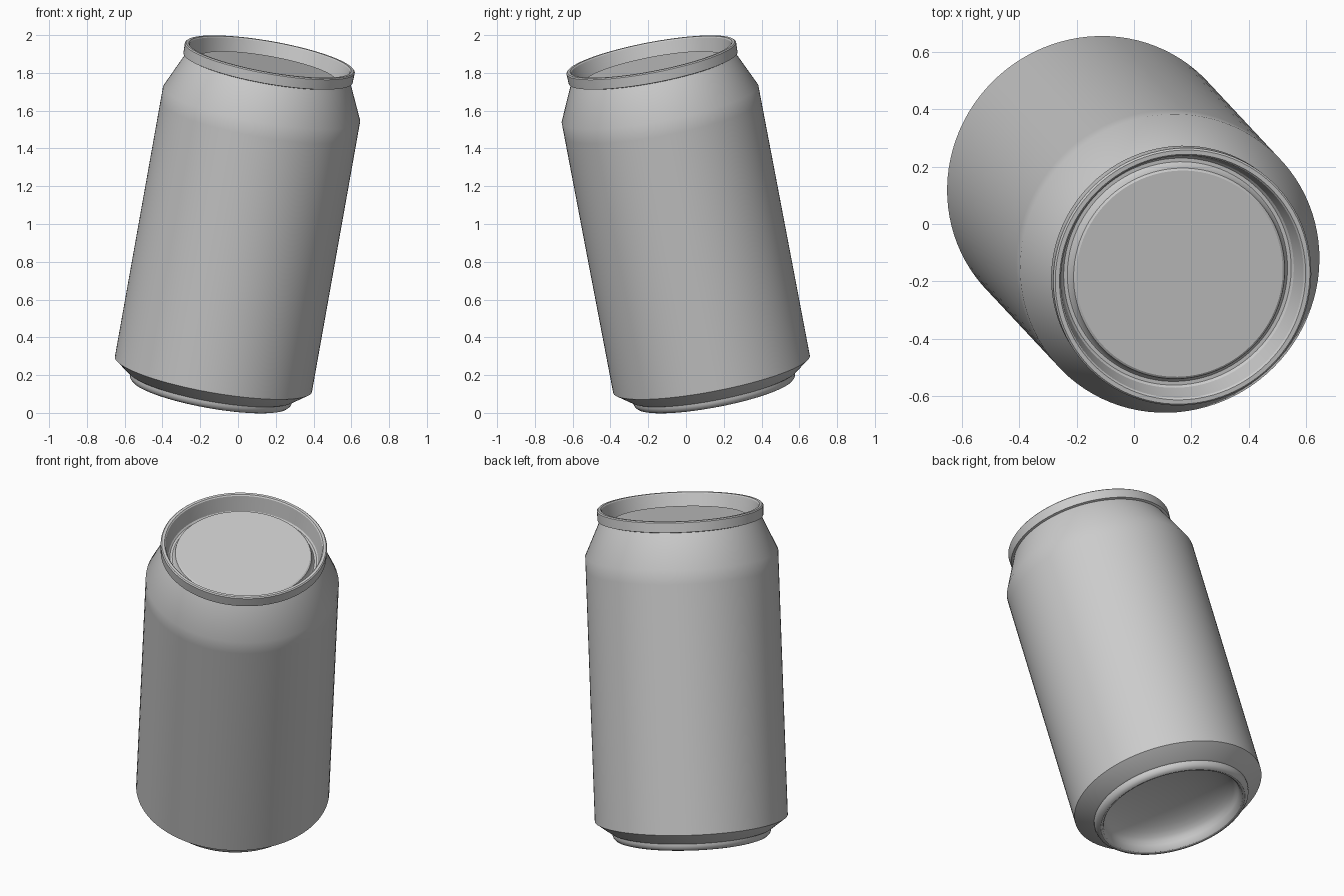
import bpy, bmesh, math
from mathutils import Vector, Matrix

if "Cube" in bpy.data.objects:
    bpy.data.objects.remove(bpy.data.objects["Cube"], do_unlink=True)

SEGMENTS = 96
AXIS = Vector((0.1725, -0.1844, 0.9676)).normalized()
BASE = Vector((-0.13, 0.135, 0.205))      # centre of the body's lower edge

metal = bpy.data.materials.new("plain_grey_metal")
metal.use_nodes = True
GREY = (0.6, 0.6, 0.6, 1)
metal.diffuse_color = GREY
metal.node_tree.nodes["Principled BSDF"].inputs["Base Color"].default_value = GREY


def lathe(name, profile):
    """Spin (radius, height) points about the leaning can axis."""
    bm = bmesh.new()
    verts = [bm.verts.new((r, 0, h)) for r, h in profile]
    edges = [bm.edges.new(pair) for pair in zip(verts, verts[1:])]
    bmesh.ops.spin(bm, geom=verts + edges, cent=(0, 0, 0), axis=(0, 0, 1),
                   angle=math.tau, steps=SEGMENTS, use_duplicate=False)
    bmesh.ops.remove_doubles(bm, verts=bm.verts, dist=1e-4)
    bmesh.ops.recalc_face_normals(bm, faces=bm.faces)
    # The profiles run upward outside, so the first face must look outward
    bm.normal_update()
    outer = max(bm.faces, key=lambda f: f.calc_center_median().xy.length)
    if outer.normal.xy.dot(outer.calc_center_median().xy) < 0:
        bmesh.ops.reverse_faces(bm, faces=bm.faces)
    mesh = bpy.data.meshes.new(name)
    bm.to_mesh(mesh)
    bm.free()
    mesh.materials.append(metal)
    obj = bpy.data.objects.new(name, mesh)
    bpy.context.collection.objects.link(obj)
    tilt = Vector((0, 0, 1)).rotation_difference(AXIS).to_matrix().to_4x4()
    obj.matrix_world = Matrix.Translation(BASE) @ tilt
    bpy.ops.object.select_all(action='DESELECT')
    obj.select_set(True)
    bpy.context.view_layer.objects.active = obj
    bpy.ops.object.shade_smooth_by_angle(angle=math.radians(30))
    return obj


# Hollow dome under the can, as an arc from the centre to the foot
dome = [(0.38 * math.sin(a), -0.07 + 0.13 * math.cos(a))
        for a in (math.pi / 2 * i / 10 for i in range(11))]

# Foot bead, lower cone, wall and shoulder
foot = [(0.388, -0.095), (0.397, -0.105), (0.408, -0.108), (0.42, -0.104),
        (0.431, -0.093), (0.436, -0.078), (0.436, -0.066), (0.446, -0.062)]
wall = [(0.53, 0), (0.53, 0.08), (0.53, 1.40), (0.53, 1.478),
        (0.45, 1.655), (0.442, 1.672)]
lathe("can_body", dome + foot + wall)

# Seamed rim, countersunk groove and lid panel
lathe("lid_and_rim", [(0.442, 1.672), (0.455, 1.676), (0.457, 1.73),
                      (0.451, 1.736), (0.436, 1.736), (0.43, 1.73),
                      (0.411, 1.64), (0.403, 1.632), (0.39, 1.632),
                      (0.382, 1.64), (0.374, 1.667), (0.366, 1.672), (0, 1.672)])
